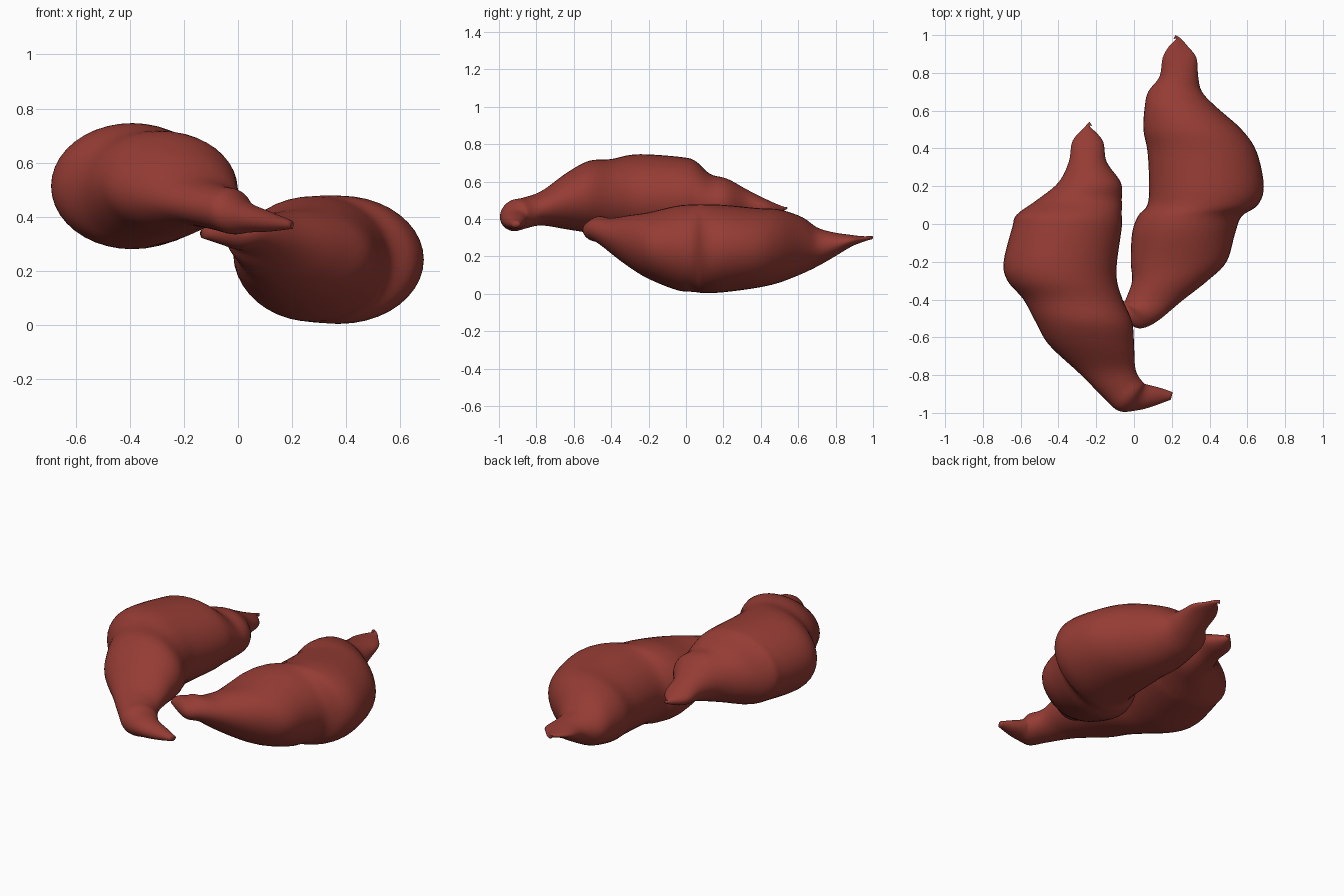
import bpy, bmesh, math
from mathutils import Vector

skin = bpy.data.materials.new("reddish brown skin")
skin.diffuse_color = (0.30, 0.045, 0.034, 1)

RING, STEPS = 40, 5


def spline(a, b, c, d, t):
    """Catmull-Rom blend of four cross-section records."""
    return [0.5 * (2 * q + (r - p) * t + (2 * p - 5 * q + 4 * r - s) * t * t
                   + (3 * q - p - 3 * r + s) * t ** 3)
            for p, q, r, s in zip(a, b, c, d)]


def tuber(name, sections):
    """Loft oval cross-sections: (y, left x, right x, bottom z, top z, optional tilt)."""
    recs = [tuple(s) + (0,) * (6 - len(s)) for s in sections]
    pts = [recs[0]] + recs + [recs[-1]]
    rows = [spline(*pts[i:i + 4], k / STEPS)
            for i in range(len(recs) - 1) for k in range(STEPS)] + [recs[-1]]
    bm = bmesh.new()
    rings = []
    for y, xl, xr, zb, zt, dy in rows:
        mid = Vector(((xl + xr) / 2, y, (zb + zt) / 2))
        side = Vector(((xr - xl) / 2, -dy, 0))
        up = Vector((0, 0, (zt - zb) / 2))
        rings.append([bm.verts.new(mid + side * math.cos(a) + up * math.sin(a))
                      for a in (2 * math.pi * j / RING for j in range(RING))])
    for r0, r1 in zip(rings, rings[1:]):
        for j in range(RING):
            k = (j + 1) % RING
            bm.faces.new((r0[j], r0[k], r1[k], r1[j]))
    # rounded-off ends
    for ring in (rings[0], rings[-1]):
        bm.faces.new(ring)
    bmesh.ops.recalc_face_normals(bm, faces=bm.faces)
    for f in bm.faces:
        f.smooth = True
    mesh = bpy.data.meshes.new(name)
    bm.to_mesh(mesh)
    bm.free()
    mesh.materials.append(skin)
    obj = bpy.data.objects.new(name, mesh)
    bpy.context.collection.objects.link(obj)


# upper tuber: hooked stem at the back, nose bent to the right at the front
tuber("upper_sweet_potato", [
    (.53, -.235, -.222, .45, .465, .012),
    (.515, -.26, -.232, .44, .468),
    (.44, -.325, -.165, .41, .50),
    (.33, -.345, -.145, .39, .555),
    (.22, -.40, -.07, .35, .615),
    (.13, -.51, -.065, .325, .64),
    (.05, -.62, -.065, .30, .71),
    (-.02, -.645, -.065, .29, .73),
    (-.2, -.69, -.09, .28, .745),
    (-.3, -.67, -.09, .285, .742),
    (-.4, -.585, -.06, .30, .72),
    (-.52, -.52, -.01, .325, .71),
    (-.64, -.45, 0, .345, .645),
    (-.77, -.29, .005, .365, .55, -.02),
    (-.86, -.16, .02, .35, .515, -.06),
    (-.915, -.08, .05, .335, .50, -.075),
    (-.918, .02, .07, .342, .45, -.068),
    (-.915, .10, .13, .345, .42, -.05),
    (-.91, .195, .205, .355, .385, -.02),
])

# lower tuber: stem at the back, nose bent to the left under the upper one
tuber("lower_sweet_potato", [
    (.99, .21, .22, .29, .31, -.01),
    (.98, .225, .25, .288, .308),
    (.94, .185, .285, .275, .308),
    (.88, .152, .33, .25, .315),
    (.78, .135, .34, .19, .33),
    (.70, .075, .36, .145, .355),
    (.62, .057, .435, .107, .41),
    (.50, .05, .57, .06, .45),
    (.38, .072, .65, .032, .458),
    (.20, .08, .687, .008, .475),
    (.10, .07, .655, .004, .478),
    (.04, .02, .57, .01, .477),
    (-.05, -.01, .535, .02, .47),
    (-.20, -.017, .49, .08, .435),
    (-.30, -.01, .39, .14, .42),
    (-.40, -.04, .25, .215, .405, .01),
    (-.46, -.05, .13, .27, .415, .05),
    (-.478, -.06, .05, .28, .40, .072),
    (-.475, -.09, -.01, .295, .39, .065),
    (-.445, -.14, -.12, .32, .355, .025),
])
